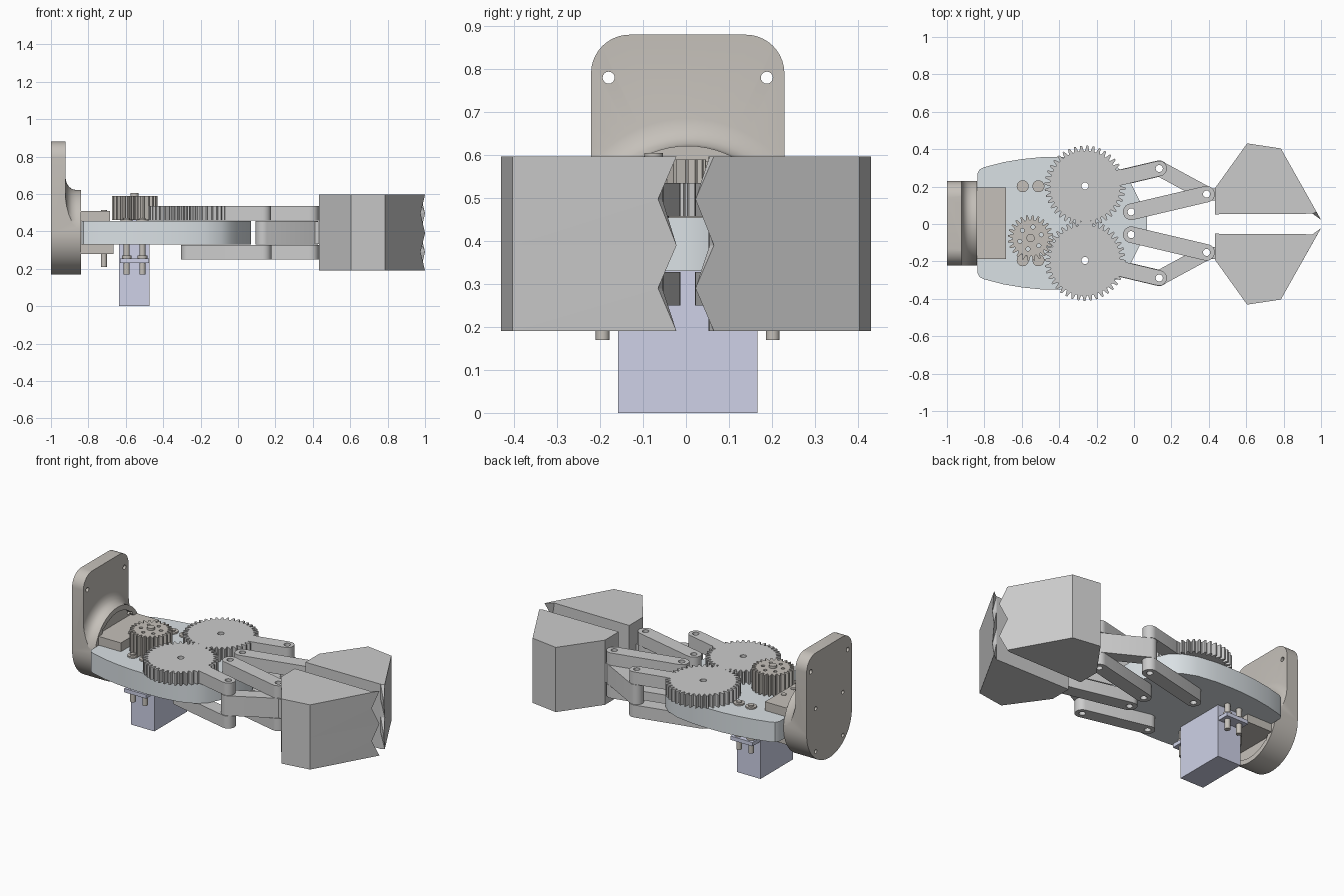
import bpy, bmesh
from math import sin, cos, pi, atan2, radians
from mathutils import Matrix, Vector

if "Cube" in bpy.data.objects:
    bpy.data.objects.remove(bpy.data.objects["Cube"])

C = 0.004  # centre line of the mechanism in y


def material(name, rgb):
    m = bpy.data.materials.new(name)
    m.diffuse_color = (*rgb, 1)
    m.use_nodes = True
    m.node_tree.nodes["Principled BSDF"].inputs["Base Color"].default_value = m.diffuse_color
    return m


BLUE = material("lavender", (0.62, 0.64, 0.80))
PALE = material("pale_blue_grey", (0.70, 0.75, 0.78))
WARM = material("warm_grey", (0.56, 0.53, 0.49))


def finish(name, bm, mat=None, smooth=True):
    bmesh.ops.remove_doubles(bm, verts=bm.verts, dist=1e-5)
    bmesh.ops.recalc_face_normals(bm, faces=bm.faces)
    me = bpy.data.meshes.new(name)
    bm.to_mesh(me)
    bm.free()
    ob = bpy.data.objects.new(name, me)
    bpy.context.collection.objects.link(ob)
    if mat:
        me.materials.append(mat)
    if smooth:
        shade(ob)
    return ob


def activate(ob):
    bpy.ops.object.select_all(action='DESELECT')
    ob.select_set(True)
    bpy.context.view_layer.objects.active = ob


def shade(ob):
    activate(ob)
    bpy.ops.object.shade_smooth_by_angle(angle=radians(30))


def slab(name, loops, z0, z1, mat=None, matrix=None):
    """Extrude an outline with holes (later loops) from z0 to z1."""
    cu = bpy.data.curves.new(name, 'CURVE')
    cu.dimensions, cu.fill_mode, cu.extrude = '2D', 'BOTH', (z1 - z0) / 2
    for loop in loops:
        sp = cu.splines.new('POLY')
        sp.points.add(len(loop) - 1)
        for p, (x, y) in zip(sp.points, loop):
            p.co = (x, y, 0, 1)
        sp.use_cyclic_u = True
    tmp = bpy.data.objects.new("tmp", cu)
    bpy.context.collection.objects.link(tmp)
    me = bpy.data.meshes.new_from_object(tmp.evaluated_get(bpy.context.evaluated_depsgraph_get()))
    bpy.data.objects.remove(tmp)
    bm = bmesh.new()
    bm.from_mesh(me)
    bmesh.ops.translate(bm, verts=bm.verts, vec=(0, 0, (z0 + z1) / 2))
    if matrix:
        bm.transform(matrix)
    return finish(name, bm, mat)


def arc(cx, cy, r, a0, a1, n):
    return [(cx + r * cos(a0 + (a1 - a0) * i / n), cy + r * sin(a0 + (a1 - a0) * i / n))
            for i in range(n + 1)]


def circle(p, r, n=24):
    return arc(p[0], p[1], r, 0, 2 * pi, n)[:-1]


def capsule(a, b, r):
    t = atan2(b[1] - a[1], b[0] - a[0])
    return arc(*b, r, t - pi / 2, t + pi / 2, 12) + arc(*a, r, t + pi / 2, t + 3 * pi / 2, 12)


def gear(c, n, root, tip, phase=0):
    pts = []
    for i in range(n):
        for f, r in ((0, root), (0.24, root), (0.48, tip), (0.76, tip)):
            a = 2 * pi * (i + f + phase) / n
            pts.append((c[0] + r * cos(a), c[1] + r * sin(a)))
    return pts


def cyl(name, p, r, z0, z1, mat=None):
    return slab(name, [circle(p, r)], z0, z1, mat)


def box(name, x0, x1, y0, y1, z0, z1, mat=None):
    return slab(name, [[(x0, y0), (x1, y0), (x1, y1), (x0, y1)]], z0, z1, mat)


# mount plate with round filleted boss: outline extrusion cut by a lathed profile
ZC, W = 0.395, 0.225
outline = (arc(C + W - 0.09, 0.79, 0.09, 0, pi / 2, 10) + arc(C - W + 0.09, 0.79, 0.09, pi / 2, pi, 10)
           + arc(C, ZC, W, pi, 2 * pi, 40))
holes = [circle((C + s * 0.184, 0.78), 0.014, 16) for s in (-1, 1)]
holes += [circle((C + s * 0.135, z), 0.012, 16) for s in (-1, 1) for z in (0.26, 0.53)]
TO_X = Matrix(((0, 0, 1, 0), (1, 0, 0, 0), (0, 1, 0, 0), (0, 0, 0, 1)))
mount = slab("mount_plate", [outline] + holes, -1, -0.84, WARM, TO_X)
profile = [(-1.1, 0), (-1.1, 0.8), (-0.922, 0.8), (-0.922, 0.29), (-0.917, 0.265), (-0.905, 0.245),
           (-0.888, 0.231), (-0.865, 0.2265), (-0.83, 0.2265), (-0.83, 0.195), (-0.86, 0.195), (-0.86, 0)]
bm = bmesh.new()
vs = [bm.verts.new((x, C, ZC + r)) for x, r in profile]
es = [bm.edges.new(e) for e in zip(vs, vs[1:])]
bmesh.ops.spin(bm, geom=vs + es, cent=(0, C, ZC), axis=(1, 0, 0), angle=2 * pi, steps=64)
cutter = finish("lathe_cutter", bm, WARM)
cutter.hide_render = True
mod = mount.modifiers.new("lathe", 'BOOLEAN')
mod.operation, mod.solver, mod.object = 'INTERSECT', 'EXACT', cutter
activate(mount)
bpy.ops.object.modifier_apply(modifier="lathe")
bpy.data.objects.remove(cutter)
shade(mount)

# clamp bracket above and below the base plate, with bolts
box("upper_bracket", -0.87, -0.685, C - 0.19, C + 0.19, 0.455, 0.51, WARM)
box("lower_bracket", -0.87, -0.665, C - 0.19, C + 0.19, 0.28, 0.33, WARM)
for s in (-1, 1):
    cyl("bracket_bolt", (-0.717, C + s * 0.048), 0.016, 0.21, 0.514, WARM)

# base plate
GEAR, ELBOW, INNER, WRIST = (-0.262, 0.199), (0.135, 0.293), (-0.015, 0.061), (0.388, 0.156)


def side(p, s):
    return (p[0], C + s * p[1])


half = [(0.07, 0.04), (-0.035, 0.25), (-0.09, 0.30), (-0.18, 0.335), (-0.3, 0.352), (-0.4, 0.355),
        (-0.5, 0.353), (-0.6, 0.343), (-0.7, 0.326), (-0.8, 0.30), (-0.825, 0.288), (-0.838, 0.265)]
plate = [side(p, 1) for p in half] + [side(p, -1) for p in reversed(half)]
pins = [circle(side(p, s), 0.019) for p in (GEAR, INNER) for s in (-1, 1)]
slab("base_plate", [plate] + pins, 0.33, 0.455, PALE)

# servo with mounting ears and shaft
box("servo_body", -0.635, -0.472, C - 0.162, C + 0.162, 0, 0.34, BLUE)
box("servo_ears", -0.63, -0.477, C - 0.235, C + 0.235, 0.232, 0.256, BLUE)
PINION = (-0.553, -0.075)
cyl("servo_shaft", PINION, 0.035, 0.45, 0.47, BLUE)
for s in (-1, 1):
    for x in (-0.595, -0.511):
        p = (x, C + s * 0.198)
        cyl("servo_screw", p, 0.016, 0.17, 0.472, WARM)
        cyl("servo_screw_washer", p, 0.032, 0.45, 0.464, WARM)
        cyl("servo_screw_nut", p, 0.026, 0.256, 0.272, WARM)

# drive pinion
bolt_holes = [circle((PINION[0] + 0.06 * cos(a * pi / 3 + 0.3), PINION[1] + 0.06 * sin(a * pi / 3 + 0.3)), 0.011, 12)
              for a in range(6)]
slab("drive_pinion", [gear(PINION, 24, 0.096, 0.122)] + bolt_holes, 0.46, 0.59, WARM)
cyl("pinion_screw", PINION, 0.022, 0.58, 0.605, WARM)

# jaw levels: tip alternates between forward and retracted to give interlocking teeth
LEVELS = (0.19, 0.29, 0.39, 0.497, 0.597)


def jaw(name, s, first):
    bm = bmesh.new()
    rings = []
    for i, z in enumerate(LEVELS):
        tip = (1.0, 0.022) if (i + first) % 2 == 0 else (0.976, 0.065)
        pts = [(0.432, 0.052), (0.432, 0.19), (0.605, 0.431), (0.785, 0.404), tip, (0.955, 0.055)]
        rings.append([bm.verts.new((x, s * y, z)) for x, y in pts])
    for a, b in zip(rings, rings[1:]):
        for k in range(6):
            j = (k + 1) % 6
            quad = (a[k], a[j], b[j], b[k])
            if k in (3, 4):  # toothed faces are not planar
                bm.faces.new((quad[0], quad[1], quad[2]))
                bm.faces.new((quad[0], quad[2], quad[3]))
            else:
                bm.faces.new(quad)
    bm.faces.new(rings[0])
    bm.faces.new(rings[-1])
    finish(name, bm, smooth=False)


# the two mirrored finger linkages
for s, tag in ((1, "left"), (-1, "right")):
    g, e, i, w = (side(p, s) for p in (GEAR, ELBOW, INNER, WRIST))
    slab(tag + "_gear", [gear(g, 40, 0.188, 0.216, 0 if s > 0 else 0.3), circle(g, 0.019)], 0.457, 0.535)
    start = Vector(g).lerp(Vector(e), 0.4)
    slab(tag + "_gear_arm", [capsule(tuple(start), e, 0.041), circle(e, 0.019)], 0.457, 0.535)
    slab(tag + "_lower_arm", [capsule(g, e, 0.043), circle(g, 0.019), circle(e, 0.019)], 0.25, 0.328)
    for z, lvl in ((0.457, "upper"), (0.25, "lower")):
        slab(f"{tag}_{lvl}_link", [capsule(i, w, 0.044), circle(i, 0.019), circle(w, 0.019)], z, z + 0.078)
    slab(tag + "_finger_bar", [capsule(e, w, 0.041), circle(e, 0.019), circle(w, 0.019)], 0.33, 0.455)
    box(tag + "_jaw_neck", w[0] + 0.025, 0.45, w[1] - 0.035, w[1] + 0.03, 0.332, 0.453)
    jaw(tag + "_jaw", s, 1 if s > 0 else 0)
